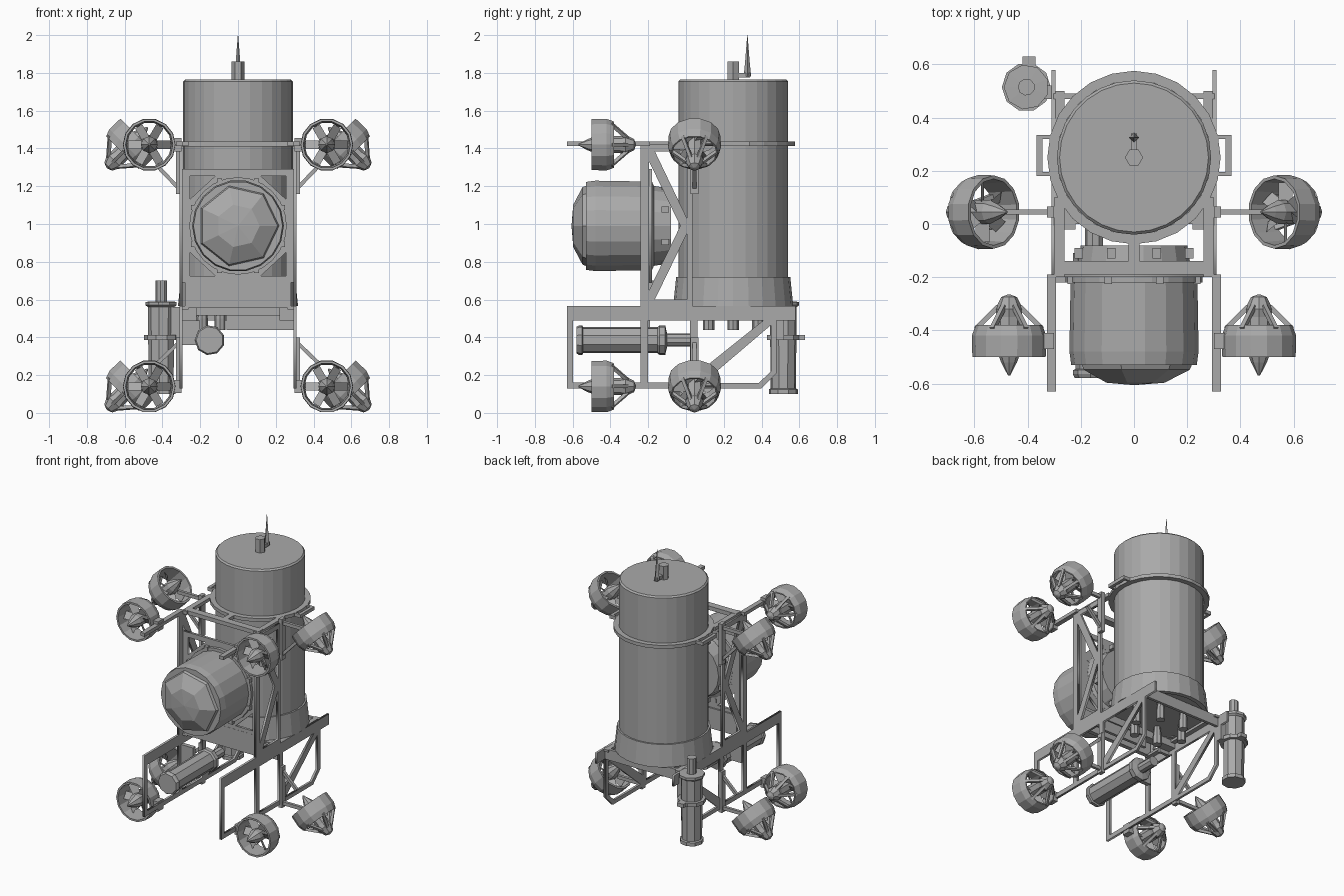
import bpy, bmesh
from math import sin, cos, pi
from mathutils import Matrix, Vector

cube = bpy.data.objects.get("Cube")
if cube:
    bpy.data.objects.remove(cube, do_unlink=True)

grey = bpy.data.materials.new("hull grey")
grey.use_nodes = True
grey.diffuse_color = (0.4, 0.4, 0.4, 1)
grey.node_tree.nodes["Principled BSDF"].inputs["Base Color"].default_value = grey.diffuse_color


def add(name, mesh, matrix=Matrix()):
    ob = bpy.data.objects.new(name, mesh)
    mesh.materials.clear()
    mesh.materials.append(grey)
    ob.matrix_world = matrix
    bpy.context.collection.objects.link(ob)
    return ob


def finish(name, bm, matrix=Matrix()):
    bmesh.ops.recalc_face_normals(bm, faces=bm.faces)
    mesh = bpy.data.meshes.new(name)
    bm.to_mesh(mesh)
    bm.free()
    return add(name, mesh, matrix)


def aim(origin, axis):
    return Matrix.Translation(origin) @ Vector(axis).to_track_quat('Z', 'Y').to_matrix().to_4x4()


def box(name, lo, hi):
    lo, hi = Vector(lo), Vector(hi)
    bm = bmesh.new()
    bmesh.ops.create_cube(bm, size=1, matrix=Matrix.Translation((lo + hi) / 2) @ Matrix.Diagonal((hi - lo).to_4d()))
    return finish(name, bm)


def bar_into(bm, a, b, w, t):
    a, b = Vector(a), Vector(b)
    m = aim((a + b) / 2, b - a) @ Matrix.Diagonal((w, t, (b - a).length, 1))
    bmesh.ops.create_cube(bm, size=1, matrix=m)


def bar(name, a, b, w, t):
    bm = bmesh.new()
    bar_into(bm, a, b, w, t)
    return finish(name, bm)


def lathe_into(bm, profile, n, hollow=False):
    """Spin (radius, height) points about local z; hollow closes the section into a tube."""
    rings = [[bm.verts.new((r * cos(2 * pi * i / n), r * sin(2 * pi * i / n), h)) for i in range(n)]
             for r, h in profile]
    pairs = list(zip(rings, rings[1:]))
    if hollow:
        pairs.append((rings[-1], rings[0]))
    else:
        bm.faces.new(rings[0])
        bm.faces.new(rings[-1])
    for p, q in pairs:
        for i in range(n):
            j = (i + 1) % n
            bm.faces.new((p[i], p[j], q[j], q[i]))


def lathe(name, profile, n, origin, axis=(0, 0, 1), hollow=False):
    bm = bmesh.new()
    lathe_into(bm, profile, n, hollow)
    return finish(name, bm, aim(origin, axis))


def plate(name, loops, thick, matrix):
    """Flat sheet: the first loop is the outline, the others are holes."""
    cu = bpy.data.curves.new(name, 'CURVE')
    cu.dimensions, cu.fill_mode, cu.extrude = '2D', 'BOTH', thick / 2
    for loop in loops:
        sp = cu.splines.new('POLY')
        sp.points.add(len(loop) - 1)
        for p, (u, v) in zip(sp.points, loop):
            p.co = (u, v, 0, 1)
        sp.use_cyclic_u = True
    tmp = bpy.data.objects.new("tmp", cu)
    bpy.context.collection.objects.link(tmp)
    bpy.context.view_layer.update()
    mesh = bpy.data.meshes.new_from_object(tmp.evaluated_get(bpy.context.evaluated_depsgraph_get()))
    bpy.data.objects.remove(tmp, do_unlink=True)
    return add(name, mesh, matrix)


def rect(u0, v0, u1, v1):
    return [(u0, v0), (u1, v0), (u1, v1), (u0, v1)]


def thruster(name, origin, axis):
    bm = bmesh.new()
    lathe_into(bm, [(.138, -.06), (.14, .02), (.125, .06), (.117, .06), (.125, -.06)], 14, True)
    lathe_into(bm, [(.004, -.13), (.03, -.08), (.045, -.04), (.045, .09), (.052, .12), (.03, .165), (.004, .175)], 8)
    for i in range(6):
        c, s = cos(i * pi / 3), sin(i * pi / 3)
        bar_into(bm, (c * .04, s * .04, .13), (c * .125, s * .125, .045), .018, .018)
        # pitched propeller blade
        d, t = Vector((c, s, 0)), Vector((-s, c, 0)) * .022
        up = Vector((0, 0, .015))
        bm.faces.new([bm.verts.new(p) for p in (d * .04 - t - up, d * .112 - t - up, d * .112 + t + up, d * .04 + t + up)])
    return finish(name, bm, aim(origin, axis))


# main pressure hull
C = (0, .25, 0)
lathe("main_hull", [(.29, .57), (.29, 1.755), (.28, 1.765)], 28, C)
lathe("hull_base_collar", [(.318, .565), (.302, .72), (.288, .72), (.288, .565)], 24, C, hollow=True)
lathe("hull_clamp_ring", [(.29, 1.412), (.326, 1.412), (.326, 1.436), (.29, 1.436)], 24, C, hollow=True)
for i in range(6):
    x, y = .19 * cos(i * pi / 3), .25 + .15 * sin(i * pi / 3)
    lathe("hull_connector", [(.03, .44), (.03, .5), (.02, .58)], 8, (x, y, 0))

# antenna
lathe("antenna_base", [(.034, 1.76), (.034, 1.86)], 6, (0, .25, 0))
box("antenna_arm", (-.012, .25, 1.775), (.012, .34, 1.80))
lathe("antenna_spike", [(.02, 1.78), (.012, 1.86), (.001, 2)], 4, (0, .325, 0))

# front chamber with faceted dome
lathe("front_chamber", [(.2, 0), (.215, .09), (.238, .1), (.243, .4), (.236, .45)], 18, (0, -.08, .99), (0, -1, 0))
lathe("chamber_dome", [(.222, .44), (.21, .468), (.115, .517), (.002, .526)], 7, (0, -.08, .99), (0, -1, 0))

# front mounting plate with round opening and corner cut-outs
FRONT = Matrix(((1, 0, 0, 0), (0, 0, -1, -.19), (0, 1, 0, .99), (0, 0, 0, 1)))
holes = [[(.235 * cos(i * pi / 12), .235 * sin(i * pi / 12)) for i in range(24)]]
for sx in (-1, 1):
    for sz in (-1, 1):
        holes.append([(sx * .255, sz * .265), (sx * .12, sz * .265), (sx * .255, sz * .14)])
plate("front_plate", [rect(-.295, -.30, .295, .30)] + holes, .018, FRONT)
lathe("plate_rim", [(.236, 0), (.258, 0), (.258, .03), (.236, .03)], 24, (0, -.19, .99), (0, -1, 0), True)
for i in range(8):
    a = (i + .5) * pi / 4
    x, z = .255 * cos(a), .99 + .255 * sin(a)
    box("rim_clip", (x - .014, -.225, z - .014), (x + .014, -.18, z + .014))
    x, z = .225 * cos(a), .99 + .225 * sin(a)
    box("rear_clip", (x - .016, -.13, z - .016), (x + .016, -.09, z + .016))

# mirrored frame, brackets and thrusters
lower = [
    [(-.63, .13), (.4, .13), (.48, .21), (.48, .49), (.58, .49), (.58, .565), (-.63, .565)],
    rect(-.598, .162, -.24, .49),
    rect(-.2, .162, .022, .49),
    [(.06, .21), (.41, .49), (.06, .49)],
    [(.09, .158), (.385, .158), (.45, .22), (.45, .465)],
]
upper = [
    rect(-.24, .56, .035, 1.42),
    [(-.195, .65), (-.03, .99), (-.195, 1.33)],
    [(-.165, .60), (.005, .60), (.005, .95)],
    [(-.165, 1.385), (.005, 1.385), (.005, 1.03)],
]
for s in (-1, 1):
    SIDE = Matrix(((0, 0, 1, s * .303), (1, 0, 0, 0), (0, 1, 0, 0), (0, 0, 0, 1)))
    plate("lower_side_frame", lower, .016, SIDE)
    plate("upper_side_frame", upper, .016, SIDE)

    def sbox(name, lo, hi):
        box(name, (min(s * lo[0], s * hi[0]), lo[1], lo[2]), (max(s * lo[0], s * hi[0]), hi[1], hi[2]))

    sbox("top_rail", (.293, -.63, 1.412), (.327, -.19, 1.436))
    sbox("top_rail_rear", (.262, -.2, 1.412), (.30, .1, 1.436))
    sbox("base_flange", (.262, -.2, .548), (.30, .5, .565))
    sbox("skid_tab", (.22, -.02, .49), (.30, .0, .56))
    # clamp ears
    for y0 in (.18, .32):
        sbox("clamp_ear_arm", (.29, y0, 1.412), (.36, y0 + .015, 1.436))
    sbox("clamp_ear_end", (.345, .18, 1.412), (.367, .335, 1.436))
    for z in (1.42, .14):
        low = z < 1
        thruster("front_thruster", (s * .47, -.44, z), (0, 1, 0))
        thruster("side_thruster", (s * .57, .045, z), (s, 0, -1))
        sbox("front_thruster_mount", (.3, -.47, z - .035), (.345, -.41, z + .035))
        sbox("side_thruster_arm", (.3, .035, z - .012), (.5, .055, z + .012))
        zb = z + .23 if low else z - .23
        zt = z + .12 if low else z - .11
        bar("side_thruster_brace", (s * .315, .045, zb), (s * .43, .045, zt), .02, .02)
        sbox("side_thruster_bracket", (.3, .025, min(z, zb) - .03), (.328, .065, max(z, zb) + .03))

# cross members
box("top_crossbar", (-.295, -.19, 1.41), (.295, -.14, 1.438))
box("top_center_tie", (-.02, -.15, 1.412), (.02, -.04, 1.436))
box("rear_crossbar", (-.303, .47, .49), (.303, .49, .565))
box("middle_crossbar", (-.06, .03, .44), (.30, .05, .56))
box("base_crossbar", (-.303, .0, .515), (.303, .06, .565))
box("chamber_shelf", (-.28, -.2, .555), (.28, -.17, .70))

# horizontal canister under the chamber
lathe("low_canister", [(.072, 0), (.08, .015), (.08, .03), (.07, .035), (.07, .43), (.08, .44), (.08, .47), (.035, .48),
                       (.035, .6)], 9, (-.15, -.58, .385), (0, 1, 0))
box("canister_strap", (-.303, -.22, .36), (-.2, -.19, .49))

# upright canister at the rear corner
L = (-.405, .515, 0)
lathe("rear_canister", [(.078, .1), (.078, .125), (.068, .13), (.072, .56), (.085, .57), (.085, .588), (.032, .59),
                        (.032, .7)], 9, L)
lathe("rear_canister_clamp", [(.07, .385), (.092, .385), (.092, .412), (.07, .412)], 10, L, hollow=True)
box("rear_canister_tab", (-.42, .59, .385), (-.37, .63, .412))
box("rear_canister_bracket", (-.36, .47, .385), (-.295, .52, .56))
